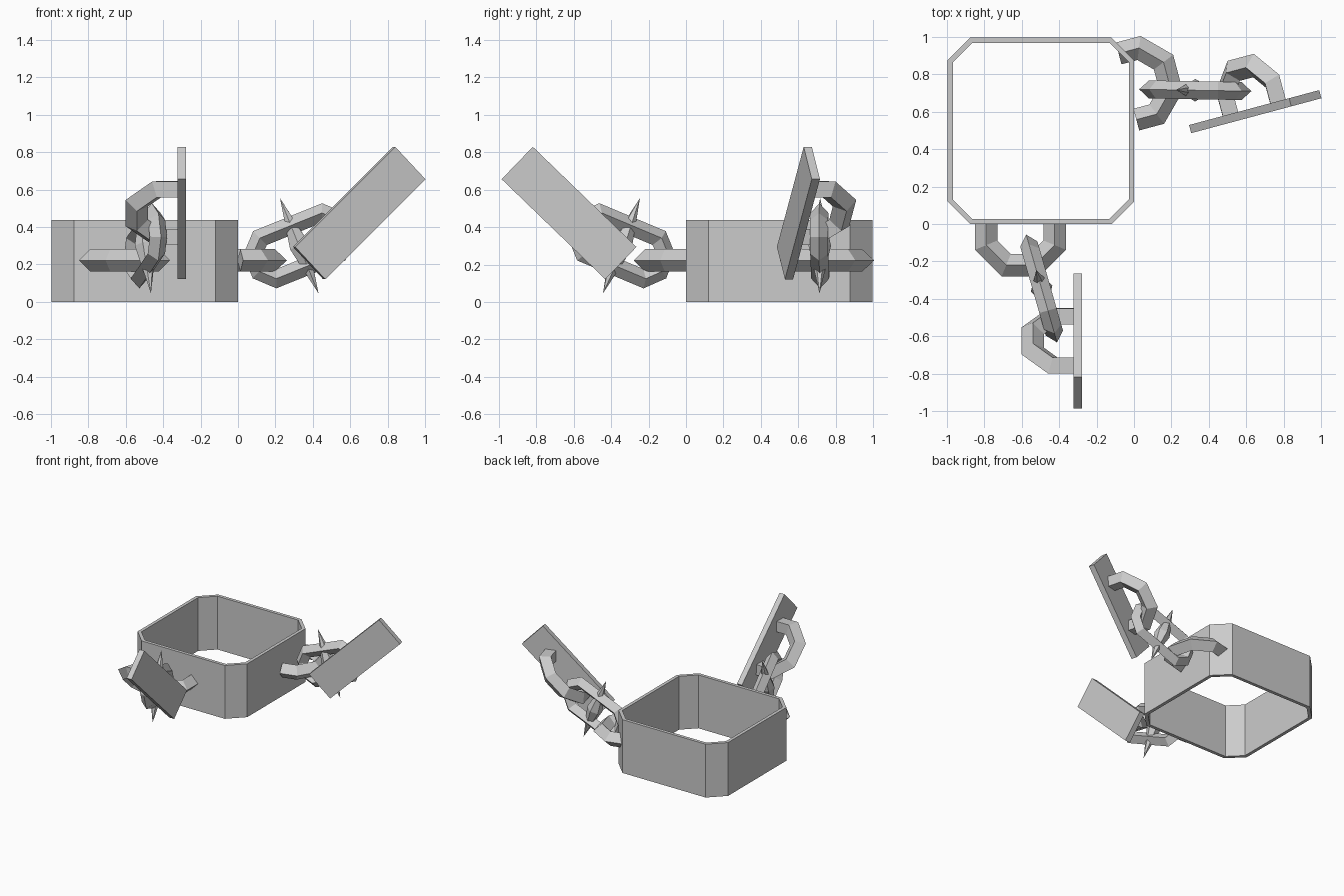
import bpy, bmesh
from math import radians, sin, cos
from mathutils import Matrix, Vector

cube = bpy.data.objects.get("Cube")
if cube:
    bpy.data.objects.remove(cube, do_unlink=True)

GRAY = (0.6, 0.6, 0.6, 1)
mat = bpy.data.materials.new("steel_gray")
mat.use_nodes = True
mat.diffuse_color = GRAY
mat.node_tree.nodes["Principled BSDF"].inputs["Base Color"].default_value = GRAY


def finish(bm, name, matrix):
    bmesh.ops.transform(bm, matrix=matrix, verts=bm.verts)
    bmesh.ops.recalc_face_normals(bm, faces=bm.faces)
    mesh = bpy.data.meshes.new(name)
    bm.to_mesh(mesh)
    bm.free()
    mesh.materials.append(mat)
    obj = bpy.data.objects.new(name, mesh)
    bpy.context.collection.objects.link(obj)


def frame(origin, x, y):
    """Matrix with the given origin and in-plane axes."""
    x, y = Vector(x), Vector(y)
    m = Matrix((x, y, x.cross(y))).transposed().to_4x4()
    m.translation = origin
    return m


def sweep(name, path, section, closed, matrix):
    """Mitred sweep of an (outward, normal) section along a flat path."""
    bm = bmesh.new()
    pts = [Vector(p) for p in path]
    count = len(pts)
    rings = []
    for i, p in enumerate(pts):
        before = p - pts[i - 1] if closed or i > 0 else pts[1] - p
        after = pts[(i + 1) % count] - p if closed or i < count - 1 else before
        n1 = Vector((before.y, -before.x)).normalized()
        n2 = Vector((after.y, -after.x)).normalized()
        miter = (n1 + n2) / (1 + n1.dot(n2))
        rings.append([bm.verts.new((*(p + miter * o), h)) for o, h in section])
    k = len(section)
    for i in range(count if closed else count - 1):
        a, b = rings[i], rings[(i + 1) % count]
        for j in range(k):
            bm.faces.new((a[j], a[(j + 1) % k], b[(j + 1) % k], b[j]))
    if not closed:
        bm.faces.new(rings[0])
        bm.faces.new(rings[-1])
    finish(bm, name, matrix)


def octagon(a, b, cut):
    return [(a - cut, -b), (a, cut - b), (a, b - cut), (a - cut, b),
            (cut - a, b), (-a, b - cut), (-a, cut - b), (cut - a, -b)]


def diamond(r):
    return [(r, 0), (0, r), (-r, 0), (0, -r)]


# Open square band with cut corners
WALL, HEIGHT = 0.027, 0.438
sweep("collar_band", octagon(0.498, 0.498, 0.12),
      [(0, 0), (0, HEIGHT), (-WALL, HEIGHT), (-WALL, 0)], True,
      Matrix.Translation((-0.498, 0.498, 0)))

HALF_LINK = [(0, -0.183), (0.113, -0.183), (0.22, -0.076),
             (0.22, 0.076), (0.113, 0.183), (0, 0.183)]


def chain(side, base):
    # Half link fixed to the band
    sweep(side + "_anchor_link", HALF_LINK, diamond(0.06), False,
          base @ Matrix.Translation((0, 0, 0.222)))

    # Long tilted middle link
    yaw, tilt = radians(16), radians(22)
    middle = base @ frame((0.345, 0.113, 0.30),
                          (cos(yaw) * cos(tilt), sin(yaw) * cos(tilt), sin(tilt)),
                          (-cos(yaw) * sin(tilt), -sin(yaw) * sin(tilt), cos(tilt)))
    sweep(side + "_middle_link", octagon(0.248, 0.117, 0.069),
          diamond(0.048), True, middle)

    # Double-ended spike across the middle link
    bm = bmesh.new()
    bmesh.ops.create_uvsphere(bm, u_segments=6, v_segments=2, radius=1)
    finish(bm, side + "_spike", middle @ Matrix.Rotation(radians(-90), 4, "X")
           @ Matrix.Diagonal((0.06, 0.06, 0.275, 1)))

    # Slanted plate with its own half link
    slope = radians(44)
    along = (cos(slope), 0, sin(slope))
    sweep(side + "_plate_link", HALF_LINK, diamond(0.06), False,
          base @ frame((0.625, 0.286, 0.475), (0, -1, 0), along))
    bm = bmesh.new()
    bmesh.ops.create_cube(bm, size=1)
    finish(bm, side + "_plate", base @ frame((0.625, 0.3065, 0.475), along, (0, 1, 0))
           @ Matrix.Diagonal((0.77, 0.045, 0.24, 1)))


def chain_base(origin, out, across):
    m = Matrix((out, across, (0, 0, 1))).transposed().to_4x4()
    m.translation = origin
    return m


# Front chain, and its mirrored partner on the left side
chain("front", chain_base((-0.607, 0, 0), (0, -1, 0), (1, 0, 0)))
t = radians(15)
chain("left", chain_base((-0.035, 0.735, 0), (cos(t), sin(t), 0), (sin(t), -cos(t), 0)))
